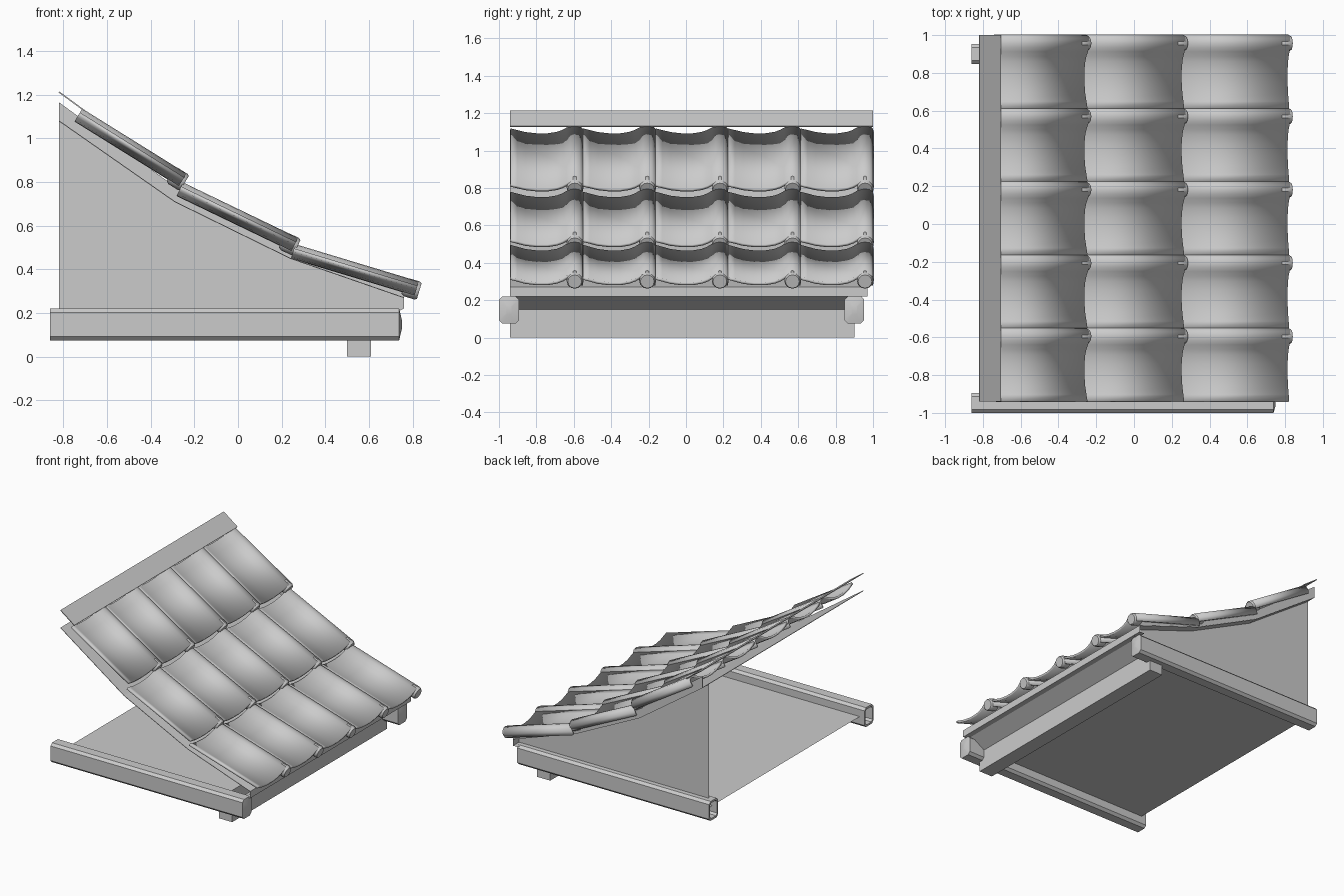
import bpy, math
from mathutils import Vector

if "Cube" in bpy.data.objects:
    bpy.data.objects.remove(bpy.data.objects["Cube"])


def make(name, verts, faces, smooth=True, thick=0.0):
    me = bpy.data.meshes.new(name)
    me.from_pydata([tuple(v) for v in verts], [], faces)
    ob = bpy.data.objects.new(name, me)
    bpy.context.collection.objects.link(ob)
    bpy.context.view_layer.objects.active = ob
    for o in bpy.context.selected_objects:
        o.select_set(False)
    ob.select_set(True)
    if smooth:
        bpy.ops.object.shade_smooth_by_angle(angle=math.radians(40))
    if thick:
        m = ob.modifiers.new("thickness", 'SOLIDIFY')
        m.thickness = thick
        m.offset = 0
    return ob


def loft(name, rings, closed=True, caps=(False, False), **kw):
    """Skin a list of equal-length point rings."""
    n = len(rings[0])
    verts = [p for r in rings for p in r]
    faces = []
    for i in range(len(rings) - 1):
        for j in range(n if closed else n - 1):
            k = (j + 1) % n
            faces.append((i * n + j, i * n + k, (i + 1) * n + k, (i + 1) * n + j))
    if caps[0]:
        faces.append(tuple(reversed(range(n))))
    if caps[1]:
        faces.append(tuple(range(len(verts) - n, len(verts))))
    return make(name, verts, faces, **kw)


def strip(name, xz, y0, y1, **kw):
    """Extrude an open xz profile along y."""
    return loft(name, [[(x, y, z) for x, z in xz] for y in (y0, y1)],
                closed=False, smooth=False, **kw)


# roof tiles: three rows of five, each a dished pan with a roll and a collar
ROWS = [((-0.735, 1.10), (-0.245, 0.795)),
        ((-0.27, 0.76), (0.27, 0.50)),
        ((0.25, 0.475), (0.83, 0.30))]
PITCH = 0.388
PAN = [(0.0, 0.014), (0.035, 0.004), (0.08, -0.009), (0.14, -0.017), (0.2, -0.017),
       (0.25, -0.008), (0.28, 0.004), (0.305, 0.02), (0.325, 0.031), (0.345, 0.034),
       (0.367, 0.031), (0.38, 0.018), (0.384, 0.0), (0.38, -0.026)]
for r, (a, b) in enumerate(ROWS):
    a, b = Vector((a[0], 0, a[1])), Vector((b[0], 0, b[1]))
    u = (b - a).normalized()
    n = Vector((-u.z, 0, u.x))
    for c in range(5):
        y = -0.94 + c * PITCH
        loft(f"tile_{r}_{c}",
             [[p + n * h + Vector((0, y + d, 0)) for d, h in PAN] for p in (a, b - u * 0.015)],
             closed=False, thick=0.016)
        ring = [(math.cos(t * math.pi / 6), math.sin(t * math.pi / 6)) for t in range(12)]
        loft(f"tile_collar_{r}_{c}",
             [[b - u * s + n * rad * q + Vector((0, y + 0.345 + rad * p, 0)) for p, q in ring]
              for s, rad in ((0.075, 0.035), (0.06, 0.043), (0.01, 0.043), (0, 0.037))],
             caps=(True, True))

# ridge strip and the decking below the tiles
strip("ridge_strip", [(-0.82, 1.212), (-0.705, 1.128)], -0.94, 1.0, thick=0.006)
DECK = [(-0.82, 1.08), (-0.29, 0.71), (0.24, 0.45), (0.76, 0.27)]
strip("decking", DECK, -0.94, 0.97, thick=0.004)

# barge board at the far end of the decking
top = [(-0.82, 1.165), (-0.27, 0.765), (0.25, 0.49), (0.76, 0.315)]
loft("barge_board", [[(x, 0.97, z) for x, z in p] for p in (DECK, top)],
     closed=False, smooth=False, thick=0.004)

# floor, eaves beam, soffit and fascia in one profile
strip("floor_and_eaves", [(-0.82, 0.15), (0.5, 0.15), (0.5, 0.0), (0.61, 0.0), (0.61, 0.15),
                          (0.72, 0.22), (0.76, 0.22), (0.76, 0.27)], -0.94, 0.9)
strip("fascia_end", [(0.72, 0.22), (0.76, 0.22), (0.76, 0.27)], 0.9, 0.97)
make("beam_ends", [(x, y, z) for y in (-0.94, 0.9)
                   for x, z in ((0.5, 0), (0.61, 0), (0.61, 0.15), (0.5, 0.15))],
     [(0, 1, 2, 3), (7, 6, 5, 4)], smooth=False)

# side wall, open on the near side and at the back
make("side_wall", [(x, 0.9, z) for x, z in
                   DECK + [(0.76, 0.22), (0.61, 0.15), (-0.82, 0.15)]],
     [tuple(range(7))], smooth=False)

# two side logs, open at the back with a bulged front end
SEC = [(-0.053, -0.055), (-0.035, -0.073), (0.035, -0.073), (0.053, -0.055),
       (0.053, 0.055), (0.035, 0.073), (-0.035, 0.073), (-0.053, 0.055)]
for name, y in (("near_log", -0.947), ("far_log", 0.9)):
    loft(name, [[(x, y + p * s, 0.148 + q * s) for p, q in SEC]
                for x, s in ((-0.80, 0.8), (-0.86, 0.8), (-0.86, 1.0), (0.738, 1.0), (0.75, 0.3))],
         caps=(True, True))
